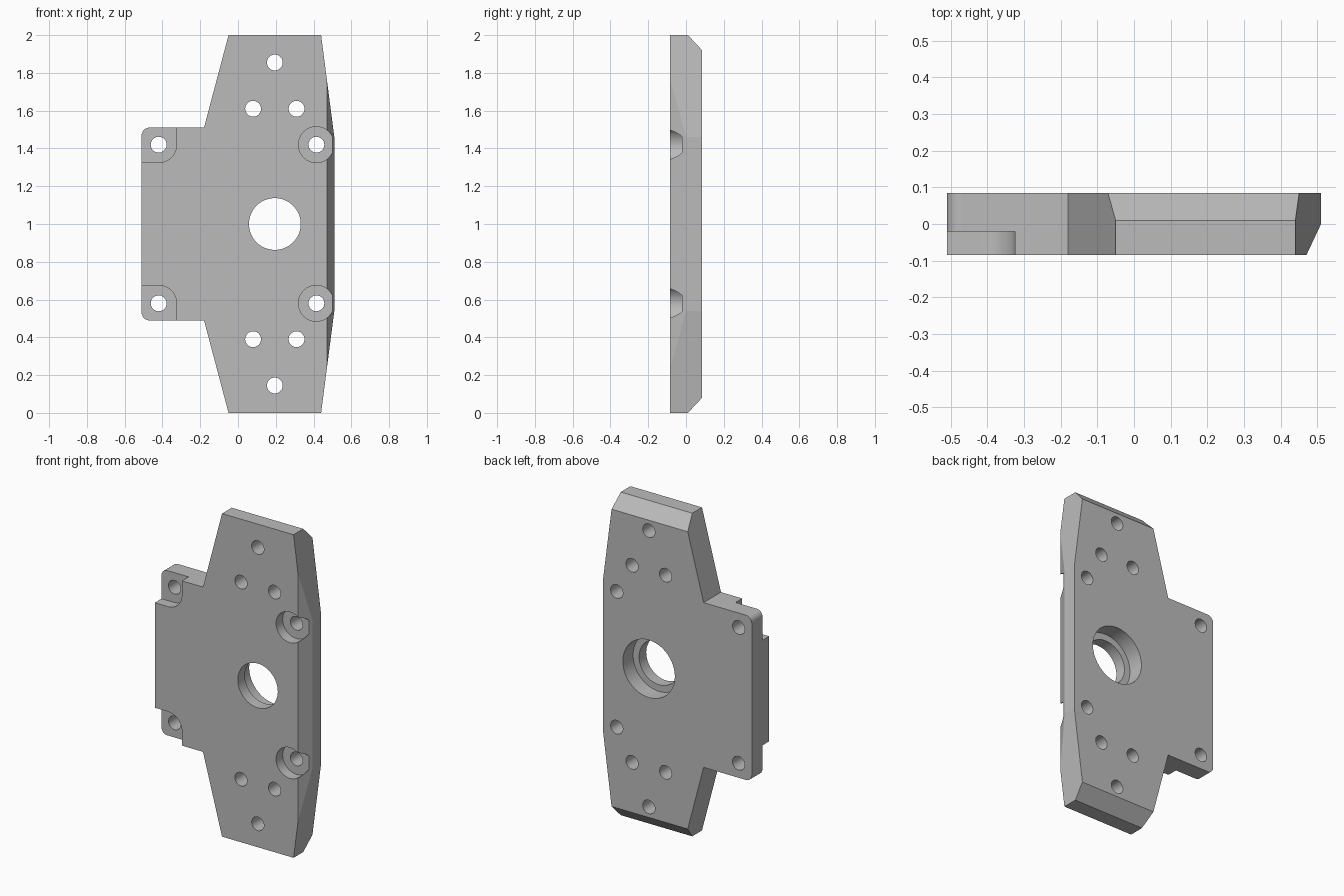
import bpy, bmesh
from math import cos, sin, pi
from mathutils import Vector

if "Cube" in bpy.data.objects:
    bpy.data.objects.remove(bpy.data.objects["Cube"], do_unlink=True)

FRONT, BACK = -0.085, 0.085
POCKET_FLOOR = -0.02
BOLT_R, RECESS_R = 0.042, 0.095

metal = bpy.data.materials.new("plain grey")
metal.use_nodes = True
grey = (0.5, 0.5, 0.5, 1)
metal.diffuse_color = grey
metal.node_tree.nodes["Principled BSDF"].inputs["Base Color"].default_value = grey


def arc(x, z, r, start, end, steps):
    """Points of an arc in the xz plane, angles in units of pi."""
    return [(x + r * cos(pi * (start + (end - start) * i / steps)),
             z + r * sin(pi * (start + (end - start) * i / steps)))
            for i in range(steps + 1)]


def circle(x, z, r, sides=48):
    return arc(x, z, r, 0, 2, sides)[:-1]


def flip(points):
    """Mirror an outline about mid-height."""
    return [(x, 2 - z) for x, z in reversed(points)]


def add_prism(bm, outline, y0, y1):
    face = bm.faces.new([bm.verts.new((x, y0, z)) for x, z in outline])
    out = bmesh.ops.extrude_face_region(bm, geom=[face])
    moved = [v for v in out["geom"] if isinstance(v, bmesh.types.BMVert)]
    bmesh.ops.translate(bm, verts=moved, vec=(0, y1 - y0, 0))
    bmesh.ops.recalc_face_normals(bm, faces=bm.faces)


def slice_off(bm, point, normal):
    """Cut away everything on the normal's side and cap the cut."""
    geom = bm.verts[:] + bm.edges[:] + bm.faces[:]
    bmesh.ops.bisect_plane(bm, geom=geom, plane_co=Vector(point),
                           plane_no=Vector(normal), clear_outer=True)
    bmesh.ops.holes_fill(bm, edges=[e for e in bm.edges if e.is_boundary], sides=0)
    bmesh.ops.recalc_face_normals(bm, faces=bm.faces)


def make_object(name, bm):
    mesh = bpy.data.meshes.new(name)
    bm.to_mesh(mesh)
    bm.free()
    mesh.materials.append(metal)
    obj = bpy.data.objects.new(name, mesh)
    bpy.context.collection.objects.link(obj)
    return obj


# Plate body: upper half of the outline, mirrored to the lower half
upper = [(0.51, 1.46), (0.44, 2), (-0.05, 2), (-0.18, 1.51)]
upper += arc(-0.47, 1.47, 0.04, 0.5, 1, 10)
bm = bmesh.new()
add_prism(bm, upper + flip(upper), FRONT, BACK)

# Bevels on the rear of both ends and the front of the left side
slice_off(bm, (0, 0.01, 2), (0, 0.08, 0.075))
slice_off(bm, (0, 0.01, 0), (0, 0.08, -0.075))
slice_off(bm, (0.47, FRONT, 0), (0.085, -0.04, 0))
plate = make_object("mounting_plate", bm)


def cut(name, outlines, y0, y1):
    bm = bmesh.new()
    for outline in outlines:
        add_prism(bm, outline, y0, y1)
    cutter = make_object(name, bm)
    cutter.hide_render = True
    mod = plate.modifiers.new(name, "BOOLEAN")
    mod.operation = "DIFFERENCE"
    mod.solver = "EXACT"
    mod.object = cutter
    bpy.context.view_layer.objects.active = plate
    bpy.ops.object.modifier_apply(modifier=name)
    bpy.data.objects.remove(cutter, do_unlink=True)


# Front recesses: round ones on one side, open corner pockets on the other
corner = [(-0.6, 1.6), (-0.6, 1.325)]
corner += arc(-0.42, 1.42, RECESS_R, -0.5, 0, 16) + [(-0.325, 1.6)]
round_recess = circle(0.415, 1.42, RECESS_R)
cut("front_recesses", [corner, flip(corner), round_recess, flip(round_recess)],
    -0.2, POCKET_FLOOR)

# Rear counterbore of the central opening
cut("rear_counterbore", [circle(0.195, 1, 0.178, 64)], -0.015, 0.2)

# Through holes: central opening and bolt holes
holes = [circle(0.195, 1, 0.137, 64)]
for x, z in [(0.195, 1.855), (0.08, 1.61), (0.31, 1.61), (0.415, 1.42), (-0.42, 1.42)]:
    hole = circle(x, z, BOLT_R, 32)
    holes += [hole, flip(hole)]
cut("through_holes", holes, -0.3, 0.3)

# Smooth the curved walls, keep the edges sharp
bpy.ops.object.select_all(action="DESELECT")
plate.select_set(True)
bpy.context.view_layer.objects.active = plate
bpy.ops.object.shade_smooth_by_angle(angle=pi / 9)
# The shallow facets of the left side stay flat
for face in plate.data.polygons:
    if face.area > 0.03:
        face.use_smooth = False
